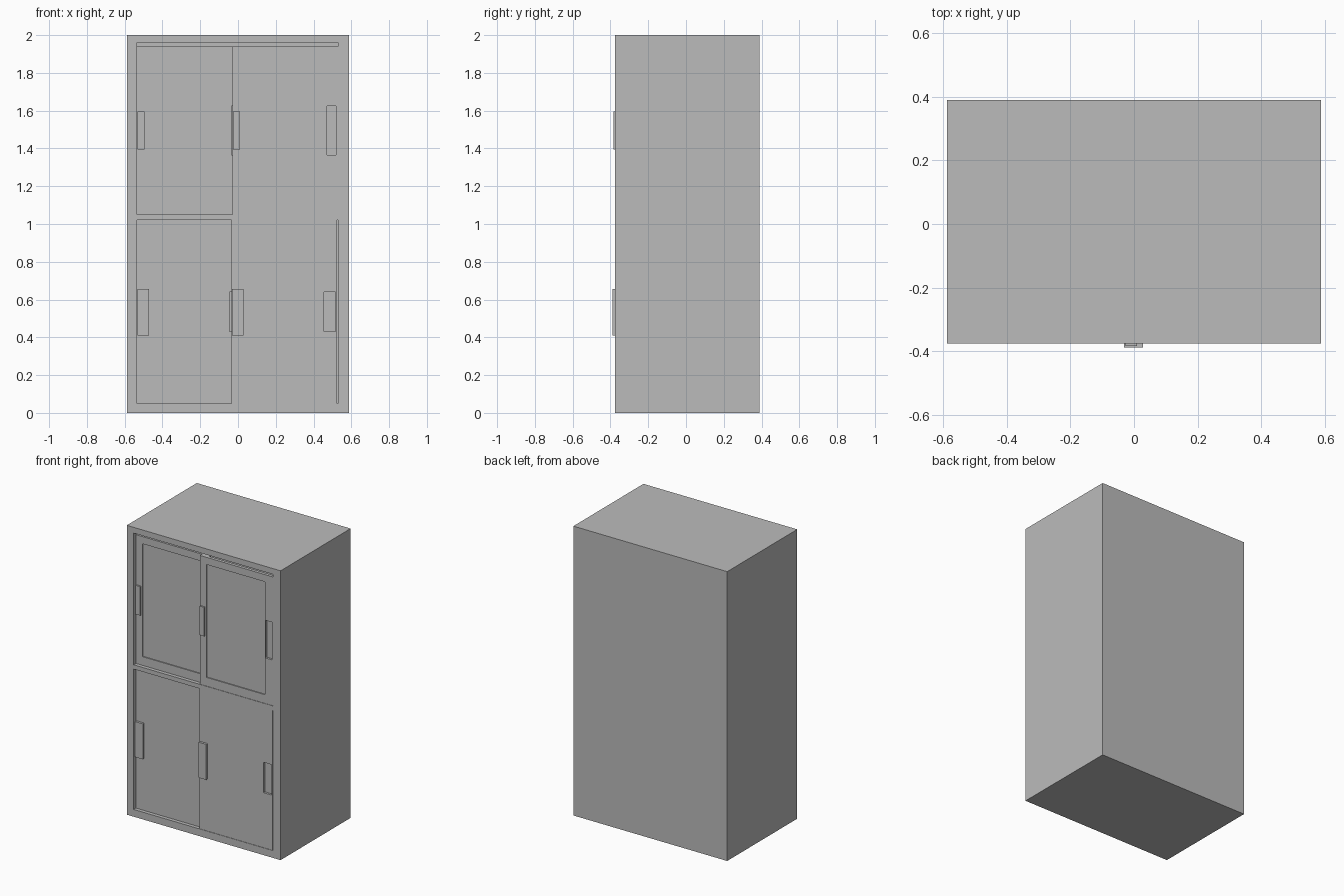
import bpy
import bmesh

if "Cube" in bpy.data.objects:
    bpy.data.objects.remove(bpy.data.objects["Cube"], do_unlink=True)

grey = bpy.data.materials.new("cabinet_grey")
grey.use_nodes = True
colour = (0.5, 0.5, 0.5, 1)
grey.diffuse_color = colour
grey.node_tree.nodes["Principled BSDF"].inputs["Base Color"].default_value = colour


def box(name, xs, ys, zs):
    """Axis-aligned box given by its (low, high) span on each axis."""
    bm = bmesh.new()
    bmesh.ops.create_cube(bm, size=1)
    for v in bm.verts:
        v.co = [span[0] if c < 0 else span[1] for c, span in zip(v.co, (xs, ys, zs))]
    mesh = bpy.data.meshes.new(name)
    bm.to_mesh(mesh)
    bm.free()
    mesh.materials.append(grey)
    obj = bpy.data.objects.new(name, mesh)
    bpy.context.collection.objects.link(obj)
    return obj


def carve(obj, *pockets):
    """Cut box pockets out of an object, then drop the cutters."""
    cutters = [box("cutter", *p) for p in pockets]
    for c in cutters:
        m = obj.modifiers.new("pocket", 'BOOLEAN')
        m.operation = 'DIFFERENCE'
        m.solver = 'EXACT'
        m.object = c
    bpy.context.view_layer.update()
    graph = bpy.context.evaluated_depsgraph_get()
    mesh = bpy.data.meshes.new_from_object(obj.evaluated_get(graph))
    obj.modifiers.clear()
    obj.data = mesh
    for c in cutters:
        bpy.data.objects.remove(c, do_unlink=True)


FRONT, BACK = -0.375, 0.39
THICK = 0.022
OPEN_X = (-0.535, 0.53)

# Carcass with an upper and a lower opening
carcass = box("carcass", (-0.588, 0.588), (FRONT, BACK), (0, 2))
carve(carcass,
      (OPEN_X, (FRONT - 0.1, 0.36), (1.05, 1.96)),
      (OPEN_X, (FRONT - 0.1, 0.36), (0.05, 1.02)))


def sliding_door(name, left, face, zs, pull, handle, pane=None):
    """Door slab with a sunk finger pull, a raised handle and an optional sunk pane."""
    right = left + 0.56
    door = box(name, (left, right), (face, face + THICK), zs)
    (pull_w, pull_z), (handle_w, handle_z, handle_d) = pull, handle
    sunk = [((right - 0.01 - pull_w, right - 0.01), (face - 0.1, face + 0.015), pull_z)]
    if pane:
        sunk.append(((left + 0.05, right - 0.064), (face - 0.1, face + 0.007), pane))
    carve(door, *sunk)
    box(name + "_handle", (left + 0.003, left + 0.003 + handle_w),
        (face - handle_d, face + 0.002), handle_z)


# Front doors run on the outer track, rear doors on the inner one
for track, left, face in (("outer", -0.03, FRONT + 0.003),
                          ("inner", -0.535, FRONT + 0.003 + THICK)):
    sliding_door("upper_" + track + "_door", left, face, (1.05, 1.94),
                 (0.05, (1.365, 1.625)), (0.037, (1.395, 1.595), 0.011), (1.11, 1.89))
    sliding_door("lower_" + track + "_door", left - (0.005 if track == "outer" else 0),
                 face, (0.05, 1.02),
                 (0.06, (0.43, 0.64)), (0.06, (0.41, 0.655), 0.016))
